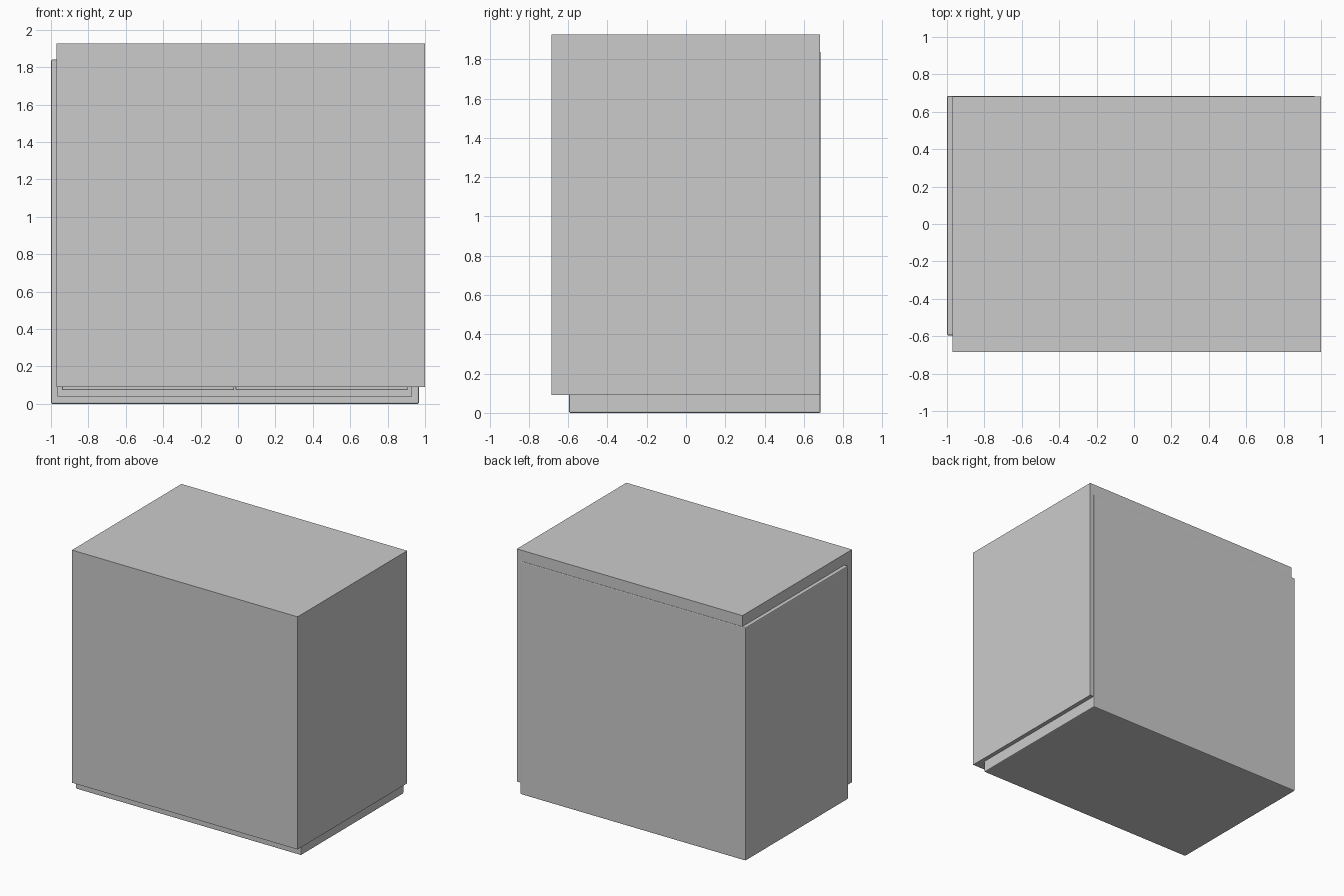
import bpy, bmesh
from mathutils import Vector

if "Cube" in bpy.data.objects:
    bpy.data.objects.remove(bpy.data.objects["Cube"])


def box(name, x, y, z, bevel=0.0, inset=0.0, depth=0.0):
    """Box from (min, max) ranges, with optional rounded edges and front recess."""
    bm = bmesh.new()
    bmesh.ops.create_cube(bm, size=1)
    for v in bm.verts:
        v.co = Vector([r[0] if c < 0 else r[1] for c, r in zip(v.co, (x, y, z))])
    if bevel:
        bmesh.ops.bevel(bm, geom=bm.edges[:], offset=bevel, segments=2,
                        profile=0.5, affect='EDGES')
    if inset:
        front = max((f for f in bm.faces if f.normal.y < -0.99),
                    key=lambda f: f.calc_area())
        bmesh.ops.inset_region(bm, faces=[front], thickness=inset)
        # push the inner face back to leave straight recess walls
        res = bmesh.ops.extrude_face_region(bm, geom=[front])
        verts = [e for e in res['geom'] if isinstance(e, bmesh.types.BMVert)]
        bmesh.ops.translate(bm, verts=verts, vec=(0, depth, 0))
        if front.is_valid:
            bmesh.ops.delete(bm, geom=[front], context='FACES_ONLY')
    bmesh.ops.recalc_face_normals(bm, faces=bm.faces[:])
    mesh = bpy.data.meshes.new(name)
    bm.to_mesh(mesh)
    bm.free()
    obj = bpy.data.objects.new(name, mesh)
    bpy.context.collection.objects.link(obj)
    return obj


# Cabinet carcass with a framed front opening
box("cabinet_body", (-1.0, 0.967), (-0.595, 0.685), (0.0, 1.84),
    bevel=0.007, inset=0.045, depth=0.06)

# Pair of doors set into the opening, meeting in the middle
mid = -0.0165
for side, (x0, x1) in {"left": (-0.94, mid - 0.004),
                       "right": (mid + 0.004, 0.907)}.items():
    box(side + "_door", (x0, x1), (-0.585, -0.54), (0.073, 1.78), bevel=0.005)

# Plain outer cover, shifted up, forward and to the right
box("outer_cover", (-0.97, 1.0), (-0.685, 0.681), (0.09, 1.926))
